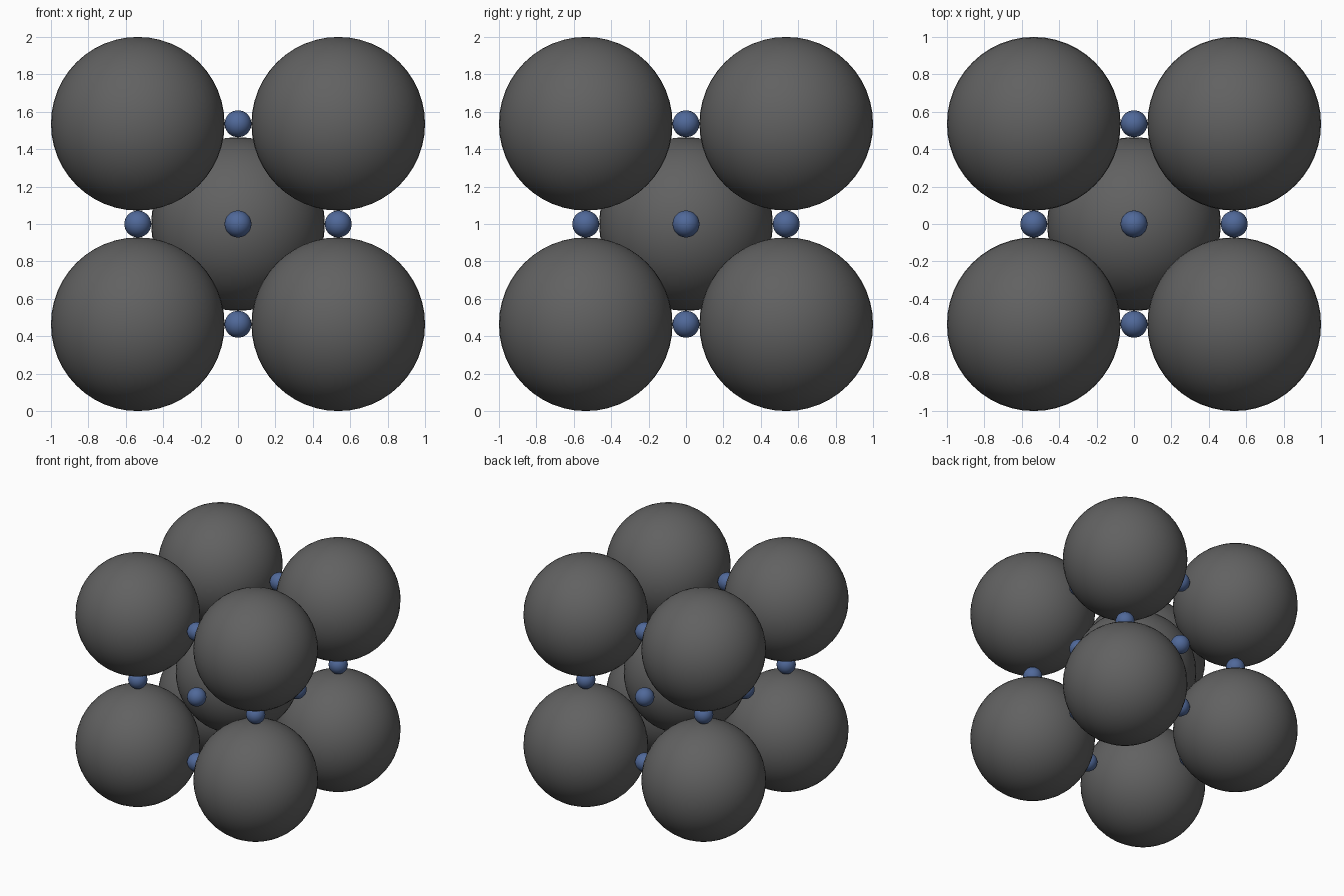
import bpy
import math
from itertools import product

if "Cube" in bpy.data.objects:
    bpy.data.objects.remove(bpy.data.objects["Cube"])

H = 2 / (2 + math.sqrt(3)) # half of the cube edge
R = H * math.sqrt(3) / 2   # large spheres touch along the body diagonal
r = H - R                  # small spheres fill the gaps along the edges


def make_material(name, color):
    mat = bpy.data.materials.new(name)
    mat.diffuse_color = color
    mat.use_nodes = True
    mat.node_tree.nodes["Principled BSDF"].inputs["Base Color"].default_value = mat.diffuse_color
    return mat


def ball(name, loc, radius, segments, mat):
    bpy.ops.mesh.primitive_uv_sphere_add(
        segments=segments, ring_count=segments // 2, radius=radius, location=loc)
    ob = bpy.context.object
    ob.name = name
    ob.data.materials.append(mat)
    bpy.ops.object.shade_smooth()


dark = make_material("dark_grey", (0.12, 0.12, 0.12, 1))
blue = make_material("blue", (0.08, 0.14, 0.32, 1))

# Cubic lattice: large balls on corners and centre,
# small balls on edge midpoints and face centres
for p in product((-1, 0, 1), repeat=3):
    loc = (p[0] * H, p[1] * H, 1 + p[2] * H)
    zeros = p.count(0)
    if zeros == 0:
        ball("corner_ball", loc, R, 48, dark)
    elif zeros == 3:
        ball("centre_ball", loc, R, 48, dark)
    elif zeros == 1:
        ball("edge_small_ball", loc, r, 32, blue)
    else:
        ball("face_small_ball", loc, r, 32, blue)
